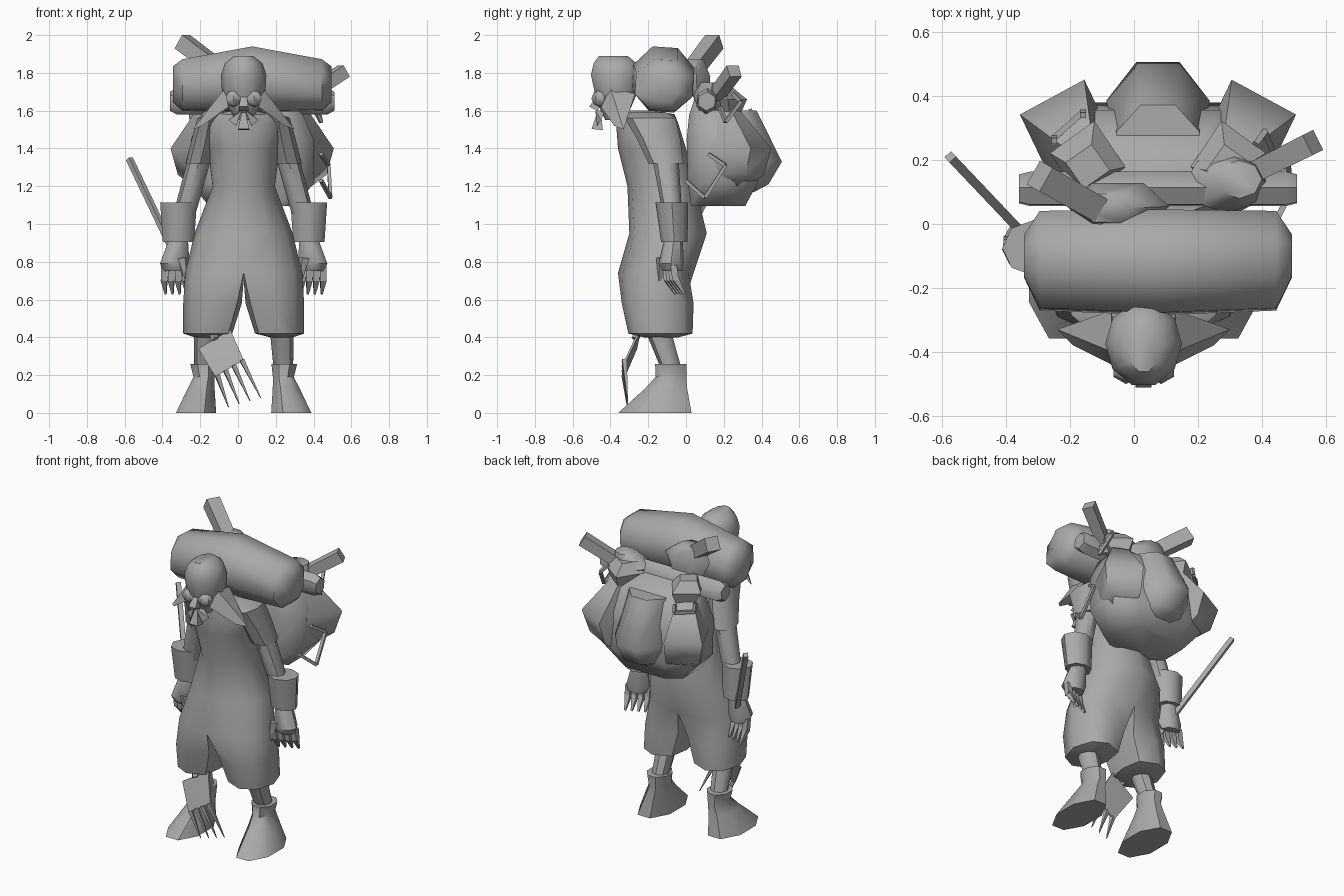
import bpy, bmesh
from math import sin, cos, pi, radians, copysign
from mathutils import Vector

cube = bpy.data.objects.get("Cube")
if cube:
    bpy.data.objects.remove(cube)

grey = bpy.data.materials.new("plain_grey")
grey.use_nodes = True
colour = (.4, .4, .4, 1)
grey.diffuse_color = colour
grey.node_tree.nodes["Principled BSDF"].inputs["Base Color"].default_value = colour

MID = .03       # middle of the body
PACK = .075     # middle of the backpack
SIDES = (("right", -1), ("left", 1))


def finish(name, bm, angle=45):
    bmesh.ops.recalc_face_normals(bm, faces=bm.faces)
    mesh = bpy.data.meshes.new(name)
    bm.to_mesh(mesh)
    bm.free()
    mesh.materials.append(grey)
    obj = bpy.data.objects.new(name, mesh)
    bpy.context.collection.objects.link(obj)
    bpy.ops.object.select_all(action="DESELECT")
    obj.select_set(True)
    bpy.context.view_layer.objects.active = obj
    bpy.ops.object.shade_smooth_by_angle(angle=radians(angle))


def bridge(bm, a, b):
    n = len(a)
    for i in range(n):
        bm.faces.new((a[i], a[(i + 1) % n], b[(i + 1) % n], b[i]))


def skin(name, rings, angle=45):
    """Skin closed rings of points and cap both ends."""
    bm = bmesh.new()
    loops = [[bm.verts.new(p) for p in ring] for ring in rings]
    for a, b in zip(loops, loops[1:]):
        bridge(bm, a, b)
    bm.faces.new(loops[0])
    bm.faces.new(loops[-1])
    finish(name, bm, angle)


def power(v, p):
    """Signed power; below one it makes a ring boxier."""
    return copysign(abs(v) ** p, v) if abs(v) > .01 else 0


def loft(name, sections, n=8, turn=0, side=1, base=0, angle=45, p=1):
    """Sections are (x, y, z, rx, ry), stacked in z, x measured from base."""
    rings = []
    for x, y, z, rx, ry in sections:
        angles = [turn + 2 * pi * k / n for k in range(n)]
        rings.append([(base + side * (x + rx * power(cos(a), p)),
                       y + ry * power(sin(a), p), z) for a in angles])
    skin(name, rings, angle)


def bar(name, start, end, w, tip=None):
    """Square bar between two points, optionally tapered."""
    start, end = Vector(start), Vector(end)
    q = (end - start).to_track_quat("Z", "Y")
    corners = [Vector((x, y, 0)) for x, y in ((-1, -1), (1, -1), (1, 1), (-1, 1))]
    tip = w if tip is None else tip
    skin(name, [[p + q @ (c * r / 2) for c in corners]
                for p, r in ((start, w), (end, tip))], 30)


def hull(name, points, angle=30):
    bm = bmesh.new()
    for p in points:
        bm.verts.new(p)
    bmesh.ops.convex_hull(bm, input=bm.verts)
    finish(name, bm, angle)


# Overalls: one torso that splits into two wide trouser legs
bm = bmesh.new()
loops = []
for z, rx, front, back in ((.74, .31, -.36, .04), (.95, .26, -.3, .11),
                           (1.2, .165, -.31, .05), (1.4, .19, -.36, 0),
                           (1.53, .21, -.37, -.04), (1.58, .17, -.37, -.06),
                           (1.6, .07, -.34, -.15)):
    mid, ry = (front + back) / 2, (back - front) / 2
    loops.append([bm.verts.new((MID + rx * cos(a), mid + ry * sin(a), z))
                  for a in (radians(30 * k - 90) for k in range(12))])
for a, b in zip(loops, loops[1:]):
    bridge(bm, a, b)
bm.faces.new(loops[-1])
crotch = bm.verts.new((MID, -.15, .7))
for name, s in SIDES:
    top = [loops[0][s * k] for k in range(7)] + [crotch]
    for x, y, z, rx, ry in ((.165, -.15, .58, .155, .19), (.19, -.135, .42, .13, .17),
                            (.2, -.13, .4, .06, .09)):
        ring = []
        for a in (radians(45 * k - 135) for k in range(8)):
            # Inner corners are boxy so the gap stays narrow
            p = .5 if cos(a) < 0 else 1.1
            ring.append(bm.verts.new((MID + s * (x + rx * power(cos(a), p)),
                                      y + ry * power(sin(a), .9), z)))
        bridge(bm, top, ring)
        top = ring
    bm.faces.new(top)
finish("overalls", bm, 50)

# Limbs
for name, s in SIDES:
    def limb(part, sections, **kw):
        loft(name + "_" + part, sections, side=s, base=MID, **kw)

    limb("sleeve", ((.12, -.2, 1.59, .06, .1), (.18, -.19, 1.56, .065, .135),
                    (.2, -.145, 1.45, .075, .115), (.23, -.105, 1.32, .078, .093)))
    limb("forearm", ((.23, -.11, 1.36, .062, .07), (.295, -.08, 1.12, .06, .055),
                     (.34, -.07, .92, .045, .045)))
    limb("cuff", ((.345, -.075, 1.115, .097, .087), (.345, -.062, .905, .083, .07)))
    limb("hand", ((.345, -.065, .92, .05, .05), (.365, -.08, .79, .078, .066),
                  (.365, -.07, .75, .06, .05)))
    limb("shin", ((.2, -.16, .47, .065, .07), (.21, -.08, .24, .052, .055)))
    limb("boot", ((.215, -.08, .26, .074, .09), (.21, -.08, .19, .06, .088),
                  (.225, -.105, .13, .077, .12), (.252, -.165, 0, .115, .21)), turn=pi / 8)
    for k in range(4):
        x = MID + s * (.31 + k * .037)
        y = -.1 + k * .015
        bar(name + "_finger", (x, y - .01, .78), (x, y, .7), .034)
        bar(name + "_fingertip", (x, y, .71), (x - s * .008, y + .045, .63), .034, .01)
    bar(name + "_thumb", (MID + s * .32, -.13, .82), (MID + s * .3, -.14, .7), .04, .015)

# Head and face
loft("head", ((0, -.38, 1.55, .04, .05), (0, -.375, 1.62, .085, .09),
              (0, -.37, 1.7, .115, .12), (0, -.375, 1.79, .12, .135),
              (0, -.375, 1.85, .1, .12), (0, -.385, 1.89, .05, .08)), n=10, base=MID)
for name, s in SIDES:
    hull(name + "_hair_flap", [(MID + s * x, y, z) for x, y, z in
                               ((.1, -.4, 1.72), (.1, -.27, 1.69), (.08, -.45, 1.62),
                                (.27, -.33, 1.5), (.22, -.38, 1.52))])
    bm = bmesh.new()
    bmesh.ops.create_uvsphere(bm, u_segments=6, v_segments=4, radius=.046)
    bmesh.ops.translate(bm, verts=bm.verts, vec=(MID + s * .055, -.455, 1.665))
    finish(name + "_goggle", bm)
    hull(name + "_moustache", [(MID + s * x, y, z) for x, y, z in
                               ((.01, -.48, 1.6), (.04, -.47, 1.52), (.08, -.45, 1.55),
                                (.02, -.43, 1.6))])
bar("nose", (MID, -.46, 1.67), (MID, -.49, 1.61), .03, .05)
bar("beard", (MID, -.46, 1.59), (MID, -.47, 1.5), .02, .06)

# Bedroll and the thin roll behind it, both lying sideways
for name, n, sections in (
        ("bedroll", 8, ((-.42, -.1, 1.74, .07, .1), (-.37, -.115, 1.735, .165, .145),
                        (0, -.12, 1.765, .175, .185), (.37, -.115, 1.735, .165, .145),
                        (.42, -.1, 1.74, .07, .1))),
        ("thin_roll", 6, ((-.435, .11, 1.65, .05, .05), (-.4, .11, 1.65, .06, .07),
                          (.4, .11, 1.65, .06, .07), (.435, .11, 1.65, .05, .05)))):
    skin(name, [[(PACK + x, y + ry * cos(a), z + rz * sin(a))
                 for a in (2 * pi * (k + .42) / n for k in range(n))]
                for x, y, z, ry, rz in sections], 55)

# Backpack: a rounded bowl with a centre pocket and two side pockets
loft("backpack", ((0, .17, 1.095, .24, .15), (0, .195, 1.22, .345, .195),
                  (0, .18, 1.45, .34, .185), (0, .16, 1.58, .28, .15),
                  (0, .12, 1.66, .2, .08)), turn=pi / 8, base=PACK, angle=60, p=.6)
loft("centre_pocket", ((0, .25, 1.17, .12, .12), (0, .275, 1.21, .16, .175),
                       (0, .3, 1.33, .175, .225), (0, .23, 1.6, .14, .155)),
     turn=pi / 8, base=PACK, angle=50)
for name, s in SIDES:
    loft(name + "_side_pocket", ((.22, .24, 1.2, .1, .1), (.26, .27, 1.26, .14, .15),
                                 (.28, .29, 1.4, .16, .17), (.23, .22, 1.6, .07, .07)),
         n=4, turn=radians(18), side=s, base=PACK, angle=60)
    # Funnel shaped pouch, wide at the top
    loft(name + "_pouch", ((.22, .23, 1.54, .04, .04), (.22, .2, 1.66, .12, .125),
                           (.22, .18, 1.72, .07, .07)),
         n=4, turn=radians(10), side=s, base=PACK)

# Loose bundles and handles on top of the pack
loft("top_bundle", ((0, .06, 1.68, .11, .07), (0, .055, 1.78, .16, .085),
                    (-.04, .05, 1.87, .08, .05)), n=6, base=-.05, angle=60)
loft("left_bundle", ((0, .13, 1.6, .07, .06), (-.02, .13, 1.68, .13, .095),
                     (.02, .14, 1.75, .07, .06)), n=8, base=.31)
bar("right_handle", (-.1, .04, 1.82), (-.295, .15, 1.965), .08, .085)
bar("left_handle", (.37, .16, 1.68), (.56, .255, 1.81), .065, .07)

# Open metal buckles: three bars each
for corners in (((.44, 0, 1.23), (.49, .1, 1.14), (.48, .21, 1.31), (.44, .12, 1.37)),
                ((.4, .18, 1.62), (.44, .21, 1.54), (.41, .29, 1.65), (.38, .25, 1.69)),
                ((-.25, .26, 1.61), (-.25, .27, 1.56), (-.16, .35, 1.56), (-.16, .34, 1.61))):
    for a, b in zip(corners, corners[1:]):
        bar("buckle_bar", a, b, .018)

# Long fork held in the right hand
bar("fork_shaft", (-.575, .21, 1.345), (-.12, -.27, .39), .028)
plate = [(-.21, -.27, .34), (-.04, -.25, .44), (.03, -.325, .28), (-.12, -.335, .19)]
hull("fork_plate", plate + [(x, y + .012, z) for x, y, z in plate])
for k in range(4):
    t = k / 3
    root = (-.11 + .13 * t, -.327, .2 + .08 * t)
    bar("fork_tine", root, (-.05 + .17 * t, -.31, .03 + .05 * t), .024, .004)
